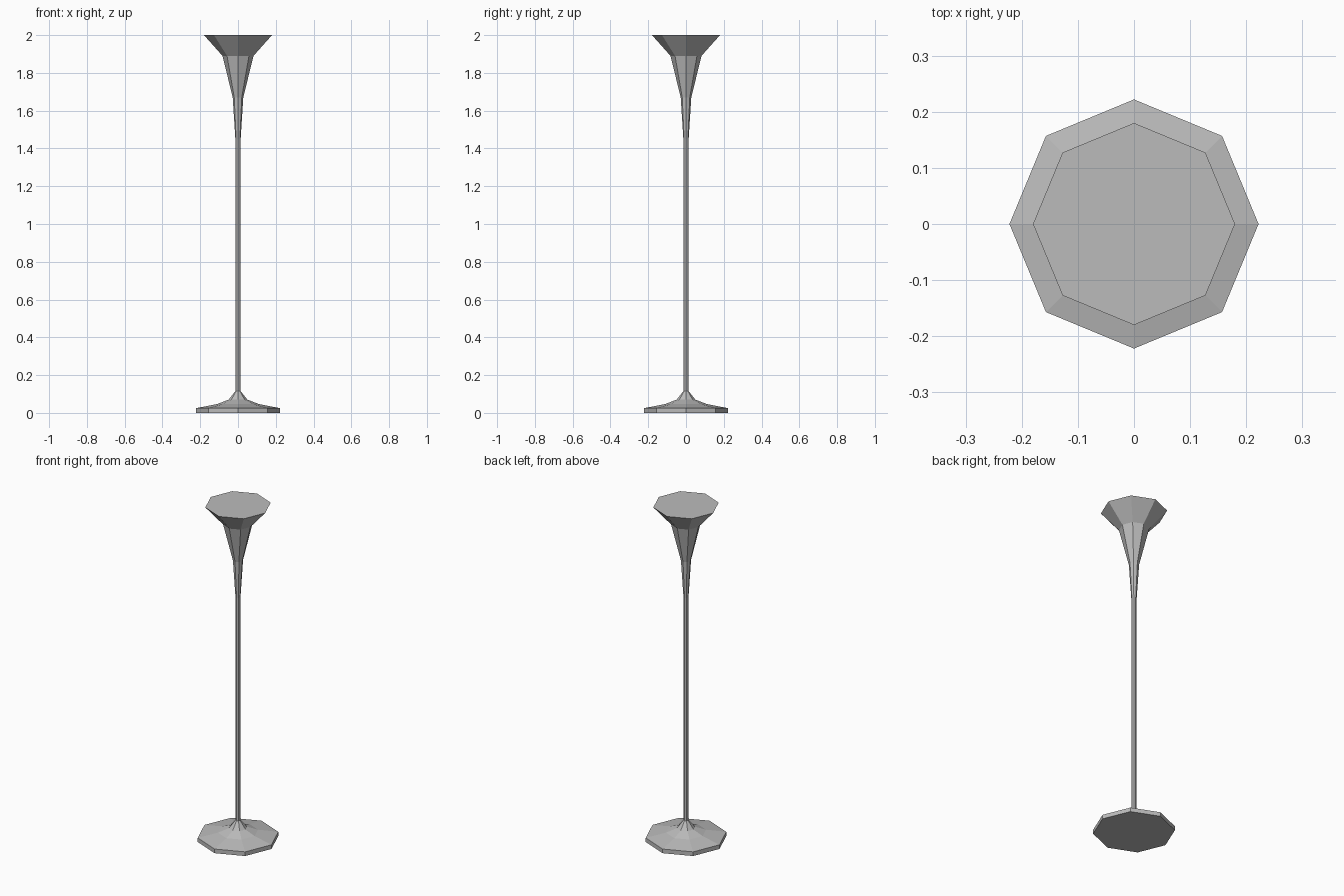
import bpy, bmesh
from math import cos, sin, tau

cube = bpy.data.objects.get("Cube")
if cube:
    bpy.data.objects.remove(cube)

SIDES = 8

metal = bpy.data.materials.new("grey_metal")
metal.use_nodes = True
colour = (0.5, 0.5, 0.5, 1)
metal.diffuse_color = colour
metal.node_tree.nodes["Principled BSDF"].inputs["Base Color"].default_value = colour


def lathe(name, profile):
    """Turn a (radius, height) profile into a closed, flat-shaded octagonal solid."""
    bm = bmesh.new()
    rings = [[bm.verts.new((r * cos(tau * i / SIDES), r * sin(tau * i / SIDES), z))
              for i in range(SIDES)] for r, z in profile]
    for low, high in zip(rings, rings[1:]):
        for i in range(SIDES):
            j = (i + 1) % SIDES
            bm.faces.new((low[i], low[j], high[j], high[i]))
    bm.faces.new(rings[0][::-1])
    bm.faces.new(rings[-1])
    mesh = bpy.data.meshes.new(name)
    bm.to_mesh(mesh)
    bm.free()
    mesh.materials.append(metal)
    obj = bpy.data.objects.new(name, mesh)
    bpy.context.collection.objects.link(obj)
    return obj


# Weighted foot with a concave rise to the pole
lathe("base", [(0.222, 0), (0.222, 0.025), (0.11, 0.047), (0.05, 0.07), (0.014, 0.115)])
# Slim upright
lathe("pole", [(0.014, 0.115), (0.014, 1.45)])
# Flared trumpet shade with a flat top
lathe("shade", [(0.014, 1.45), (0.028, 1.67), (0.082, 1.89), (0.18, 2.0)])
